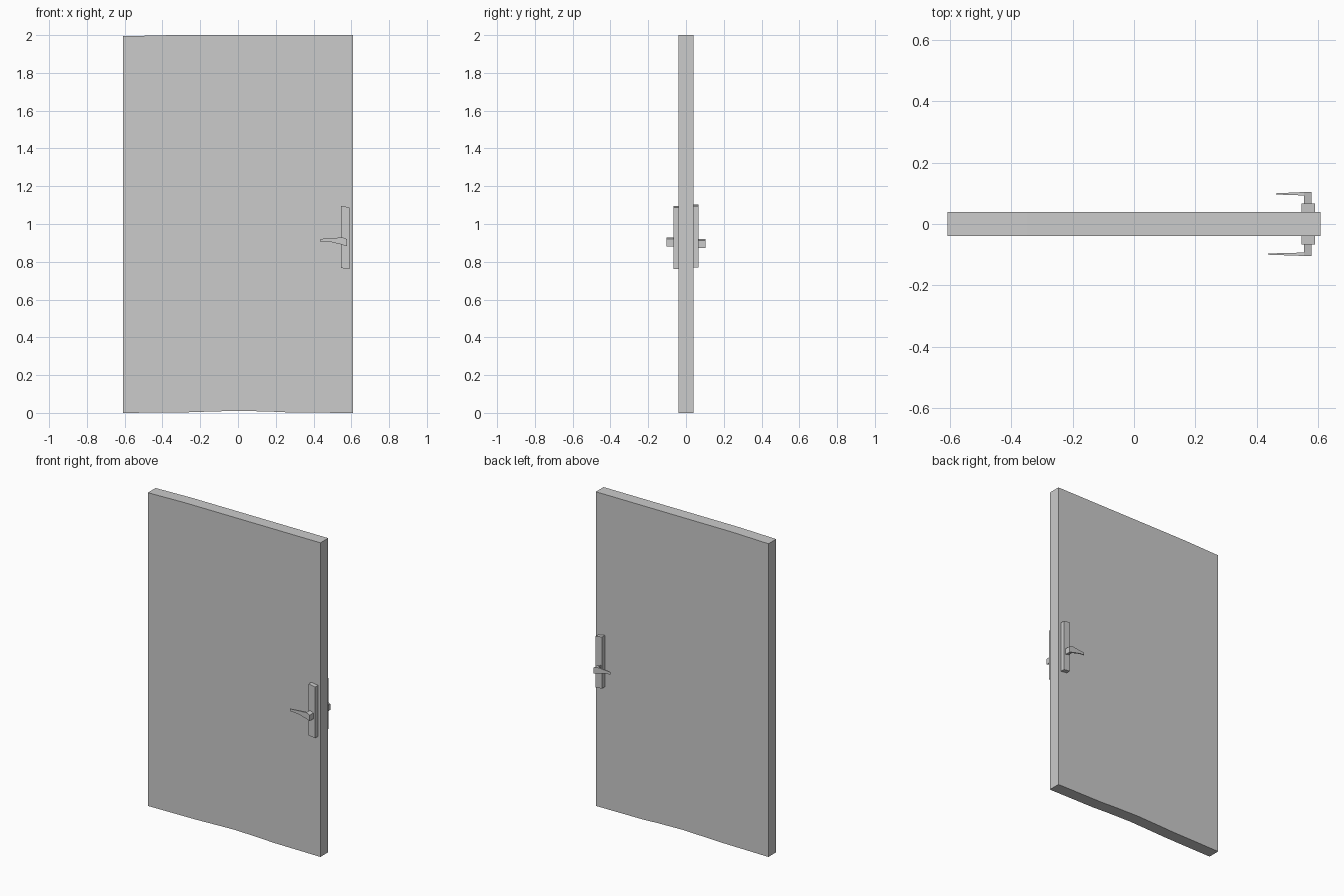
import bpy, bmesh

if "Cube" in bpy.data.objects:
    bpy.data.objects.remove(bpy.data.objects["Cube"])


def prism(name, profile, y_near, y_far):
    """Solid from an x-z profile; y_near / y_far give the two sides (numbers or functions of x)."""
    near = y_near if callable(y_near) else (lambda x: y_near)
    far = y_far if callable(y_far) else (lambda x: y_far)
    bm = bmesh.new()
    a = [bm.verts.new((x, near(x), z)) for x, z in profile]
    b = [bm.verts.new((x, far(x), z)) for x, z in profile]
    n = len(profile)
    bm.faces.new(a)
    bm.faces.new(b[::-1])
    for i in range(n):
        j = (i + 1) % n
        bm.faces.new((a[i], b[i], b[j], a[j]))
    bmesh.ops.recalc_face_normals(bm, faces=bm.faces)
    mesh = bpy.data.meshes.new(name)
    bm.to_mesh(mesh)
    bm.free()
    ob = bpy.data.objects.new(name, mesh)
    bpy.context.collection.objects.link(ob)
    return ob


# Door slab with slightly worn top and bottom edges
prism("door_slab", [(-0.608, 0), (-0.27, 0.003), (-0.15, 0.007), (0, 0.011),
                    (0.17, 0.007), (0.28, 0.002), (0.608, 0),
                    (0.608, 2), (-0.35, 2), (-0.608, 1.994)], -0.039, 0.039)


# Handle set for one side: back plate, stem and tapered lever
def handle(side, s, tip, dz):
    plate = [(0.545, 0.767), (0.59, 0.762), (0.59, 1.088), (0.545, 1.096)]
    stem = [(0.553, 0.889), (0.578, 0.882), (0.578, 0.920), (0.553, 0.929)]
    lever = [(tip, 0.906), (tip, 0.921), (0.553, 0.929), (0.578, 0.920),
             (0.578, 0.882), (0.545, 0.892), (0.495, 0.904)]
    lift = lambda pts, d: [(x, z + d) for x, z in pts]
    taper = lambda x: min(1.0, max(0.0, (x - tip) / (0.553 - tip)))
    prism(side + "_plate", lift(plate, dz[0]), s * 0.038, s * 0.067)
    prism(side + "_stem", lift(stem, dz[1]), s * 0.066, s * 0.095)
    prism(side + "_lever", lift(lever, dz[1]),
          lambda x: s * (0.096 - 0.003 * taper(x)),
          lambda x: s * (0.100 + 0.004 * taper(x)))


handle("front", -1, 0.437, (0, 0))
handle("back", 1, 0.463, (0.007, -0.008))
